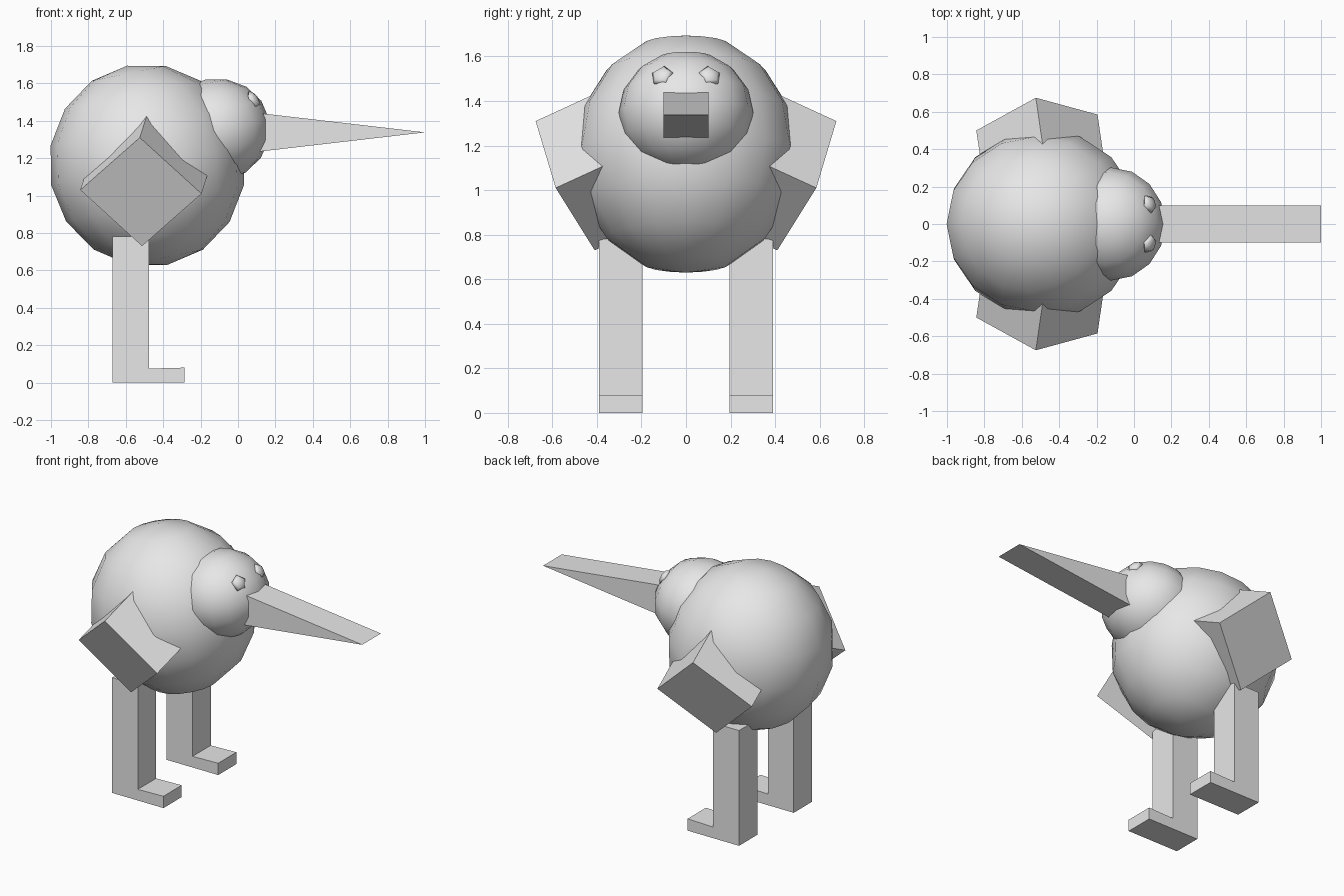
import bpy, bmesh
from math import radians
from mathutils import Vector, Matrix

if "Cube" in bpy.data.objects:
    bpy.data.objects.remove(bpy.data.objects["Cube"], do_unlink=True)

GREY = (0.8, 0.8, 0.8, 1)
grey = bpy.data.materials.new("light_grey")
grey.use_nodes = True
grey.diffuse_color = GREY
grey.node_tree.nodes["Principled BSDF"].inputs["Base Color"].default_value = GREY


def finish(name, bm, smooth=False):
    bmesh.ops.recalc_face_normals(bm, faces=bm.faces)
    for f in bm.faces:
        f.smooth = smooth
    me = bpy.data.meshes.new(name)
    bm.to_mesh(me)
    bm.free()
    me.materials.append(grey)
    ob = bpy.data.objects.new(name, me)
    bpy.context.collection.objects.link(ob)
    return ob


def ball(name, centre, size, turn, segments=16, rings=8):
    bm = bmesh.new()
    bmesh.ops.create_uvsphere(bm, u_segments=segments, v_segments=rings, radius=1)
    bm.transform(Matrix.Translation(centre) @ turn @ Matrix.Diagonal((*size, 1)))
    return finish(name, bm, True)


def prism(name, profile, y0, y1):
    """Extrude an x-z outline from y0 to y1."""
    bm = bmesh.new()
    face = bm.faces.new([bm.verts.new((x, y0, z)) for x, z in profile])
    new = bmesh.ops.extrude_face_region(bm, geom=[face])["geom"]
    verts = [v for v in new if isinstance(v, bmesh.types.BMVert)]
    bmesh.ops.translate(bm, verts=verts, vec=(0, y1 - y0, 0))
    return finish(name, bm)


# Round body and head, both leaning back a little
lean = Matrix.Rotation(radians(-11.5), 4, 'Y')
ball("body", (-0.485, 0, 1.162), (0.525, 0.505, 0.543), lean)
ball("head", (-0.12, 0, 1.35), (0.293, 0.302, 0.275), lean)

# Wedge beak
prism("beak", [(0, 1.222), (1, 1.338), (0, 1.454)], -0.1, 0.1)

for side, s in (("left", 1), ("right", -1)):
    # Leg with foot
    prism(side + "_leg", [(-0.67, 0), (-0.285, 0), (-0.285, 0.08), (-0.477, 0.075),
                          (-0.477, 0.78), (-0.67, 0.78)], s * 0.195, s * 0.39)

    # Five-sided flattened eye facing outwards from the head
    out = Vector((0.8, s * 0.28, 0.53))
    ball(side + "_eye", (0.083, s * 0.107, 1.512), (0.053, 0.053, 0.024),
         out.to_track_quat('Z', 'Y').to_matrix().to_4x4(), 5, 4)

    # Block wing sunk into the body, built from its outer top corner and three edges
    top = Vector((-0.525, 0.675, 1.31))
    front, back = Vector((0.33, -0.09, -0.30)), Vector((-0.318, -0.175, -0.28))
    inward = back.cross(front).normalized() * 0.45
    bm = bmesh.new()
    bmesh.ops.create_cube(bm, size=1)
    for v in bm.verts:
        a, b, c = (k + 0.5 for k in v.co)
        v.co = top + a * front + b * back + c * inward
        v.co.y *= s
    finish(side + "_wing", bm)
